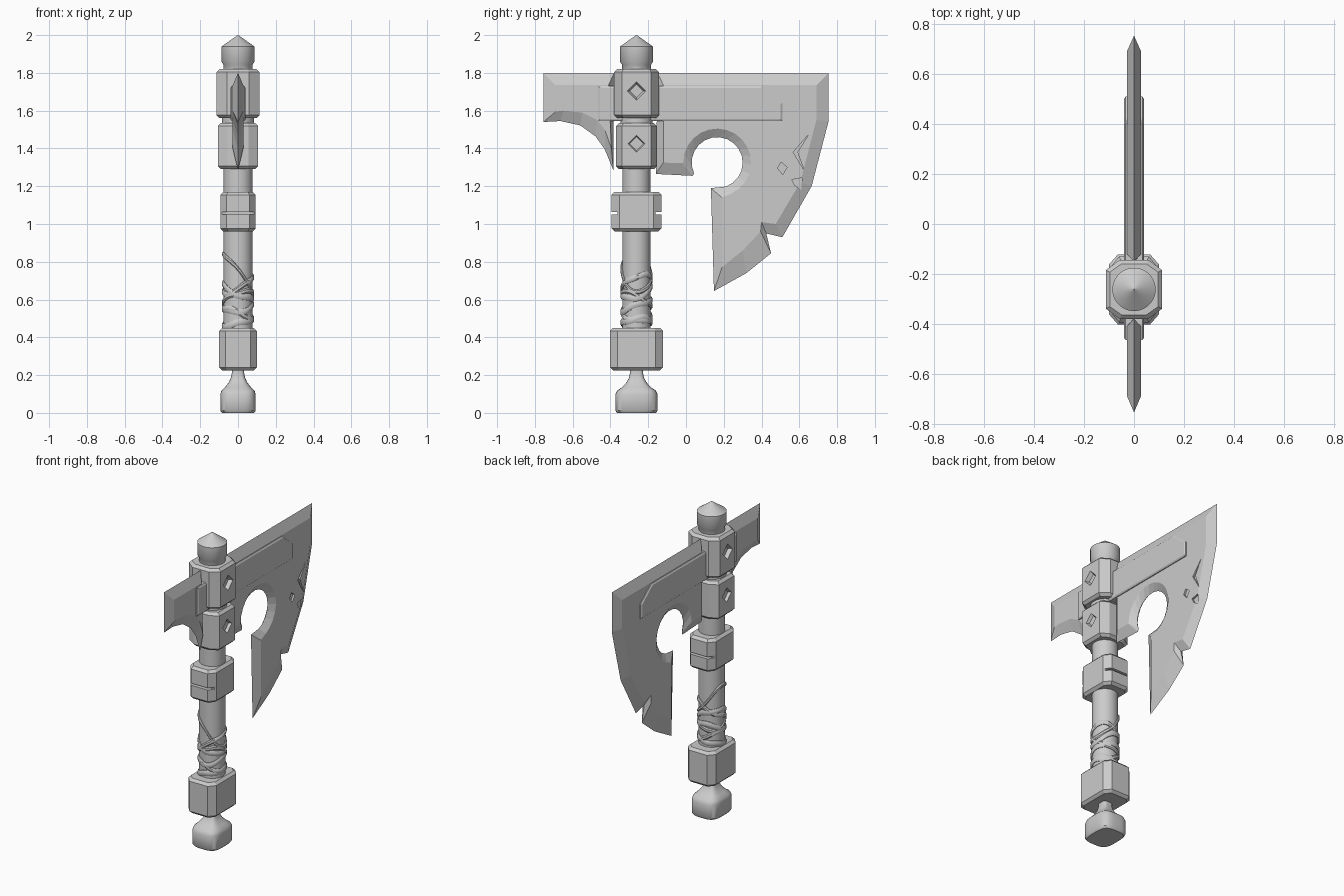
import bpy, bmesh
from math import sin, cos, pi, radians

if "Cube" in bpy.data.objects:
    bpy.data.objects.remove(bpy.data.objects["Cube"])

AXIS = -0.262  # y of the shaft axis


def make(name, verts, faces, smooth=None):
    bm = bmesh.new()
    vs = [bm.verts.new(v) for v in verts]
    for f in faces:
        bm.faces.new([vs[i] for i in f])
    bmesh.ops.recalc_face_normals(bm, faces=bm.faces)
    me = bpy.data.meshes.new(name)
    bm.to_mesh(me)
    bm.free()
    ob = bpy.data.objects.new(name, me)
    bpy.context.collection.objects.link(ob)
    if smooth:
        bpy.ops.object.select_all(action='DESELECT')
        ob.select_set(True)
        bpy.context.view_layer.objects.active = ob
        bpy.ops.object.shade_smooth_by_angle(angle=radians(smooth))
    return ob


def loft(name, rings, smooth=None, closed=False):
    """Skin equal-length rings; cap the ends, or join last to first."""
    n, m = len(rings[0]), len(rings)
    faces = [(i * n + j, i * n + (j + 1) % n, (i + 1) % m * n + (j + 1) % n, (i + 1) % m * n + j)
             for i in range(m if closed else m - 1) for j in range(n)]
    if not closed:
        faces += [tuple(range(n)), tuple(range((m - 1) * n, m * n))]
    return make(name, [p for r in rings for p in r], faces, smooth)


def turned(name, profile, power=2, n=32, smooth=35):
    """Stack of (x radius, y radius, z) ellipses or superellipses."""
    def ring(rx, ry, z):
        s = lambda v: abs(v) ** (2 / power) * (1 if v > 0 else -1)
        return [(rx * s(cos(2 * pi * (k + .5) / n)), AXIS + ry * s(sin(2 * pi * (k + .5) / n)), z)
                for k in range(n)]
    return loft(name, [ring(*p) for p in profile], smooth)


def block(name, hx, hy, fx, fy, z0, z1, b=0.016):
    """Eight-sided block with bevelled top and bottom."""
    def ring(d, z):
        q = [(hx - d, fy - d / 2), (fx - d / 2, hy - d)]
        pts = q + [(-x, y) for x, y in q[::-1]]
        pts += [(-x, -y) for x, y in pts]
        return [(x, AXIS + y, z) for x, y in pts]
    return loft(name, [ring(b, z0), ring(0, z0 + b), ring(0, z1 - b), ring(b, z1)])


def plate(name, outer, inner, t):
    """Blade: sharp outline at x = 0 rising to flat faces at x = +-t."""
    return loft(name, [[(-t, *p) for p in inner], [(0, *p) for p in outer], [(t, *p) for p in inner]])


def cut(target, cutter):
    cutter.hide_render = True
    m = target.modifiers.new("cut", 'BOOLEAN')
    m.operation, m.solver, m.object = 'DIFFERENCE', 'EXACT', cutter
    bpy.ops.object.select_all(action='DESELECT')
    bpy.context.view_layer.objects.active = target
    target.select_set(True)
    bpy.ops.object.modifier_apply(modifier=m.name)
    bpy.data.objects.remove(cutter)


def arc(c, r, a0, a1, n=16):
    return [(c[0] + r * cos(radians(a0 + (a1 - a0) * k / n)),
             c[1] + r * sin(radians(a0 + (a1 - a0) * k / n))) for k in range(n + 1)]


# Shaft, pommel and cap
turned("shaft", [(.077, .075, .3), (.077, .075, 1.84)])
turned("pommel", [(.085, .103, 0), (.094, .112, .012), (.094, .112, .098), (.088, .102, .118),
                  (.07, .078, .135), (.05, .054, .16), (.038, .04, .185), (.033, .035, .21),
                  (.033, .035, .25)], power=3.5, n=40, smooth=40)
turned("cap", [(.075, .075, 1.8), (.078, .078, 1.845), (.087, .087, 1.858), (.087, .087, 1.94),
               (.002, .002, 2.0)])
turned("head_ring", [(.086, .086, 1.525), (.086, .086, 1.57)])

# Blocks along the shaft
block("lower_block", .1, .14, .065, .1, .225, .45)
collar = block("collar", .093, .132, .06, .09, .96, 1.17)
for s in (-1, 1):  # groove on the front and back of the collar
    ya, yb = AXIS + s * .1, AXIS + s * .2
    cut(collar, loft("groove_cutter", [[(x, ya, z), (x, yb, z), (x, yb, z + .013), (x, ya, z + .013)]
                                       for z in (1.05,) for x in (-.2, .2)]))
heads = [(block("head_block_lower", .107, .108, .056, .077, 1.29, 1.535), 1.425),
         (block("head_block_upper", .113, .118, .058, .077, 1.56, 1.82), 1.705)]

# Diamond recesses on both sides of the head blocks
for head, zc in heads:
    for s in (-1, 1):
        cut(head, loft("diamond_cutter", [[(s * x, AXIS + r * a, zc + r * b)
                                           for a, b in ((1, 0), (0, 1), (-1, 0), (0, -1))]
                                          for x, r in ((.09, .036), (.125, .056))]))

# Main blade with round notch
C = (.165, 1.325)
outer = [(-.15, 1.8), (.755, 1.8), (.755, 1.545), (.665, 1.2), (.51, .93), (.425, .95),
         (.45, .845), (.32, .74), (.148, .645), (.132, 1.19)]
outer += arc(C, .135, -70, 205) + [(.035, 1.255), (-.16, 1.265)]
inner = [(-.12, 1.735), (.69, 1.735), (.69, 1.55), (.605, 1.22), (.475, 1.0), (.4, 1.01),
         (.395, .96), (.3, .86), (.19, .77), (.19, 1.14)]
inner += arc(C, .18, -65, 180) + [(-.018, 1.322), (-.12, 1.325)]
blade = plate("main_blade", outer, inner, .029)

# Battle nicks engraved in the right face of the blade
nicks = [[(.65, 1.475), (.567, 1.38), (.625, 1.285), (.59, 1.38)],
         [(.485, 1.295), (.503, 1.328), (.535, 1.3), (.512, 1.262)],
         [(.56, 1.235), (.615, 1.245), (.61, 1.18), (.575, 1.205)]]
for n in nicks:
    cut(blade, loft("nick_cutter", [[(x, *p) for p in n] for x in (.017, .05)]))

# Rear blade
plate("rear_blade",
      [(-.38, 1.8), (-.755, 1.8), (-.755, 1.54), (-.665, 1.545), (-.56, 1.522), (-.48, 1.465),
       (-.43, 1.395), (-.385, 1.285)],
      [(-.41, 1.735), (-.69, 1.735), (-.69, 1.595), (-.65, 1.6), (-.55, 1.59), (-.47, 1.55),
       (-.43, 1.5), (-.395, 1.4)], .028)

# Strap plate running through the head
strap = [(-.465, 1.545), (.51, 1.545), (.51, 1.64), (.4, 1.73), (-.465, 1.73)]
small = [(-.456, 1.554), (.501, 1.554), (.501, 1.636), (.397, 1.721), (-.456, 1.721)]
loft("strap", [[(x, *p) for p in o] for x, o in
               ((-.04, small), (-.034, strap), (.034, strap), (.04, small))])

# Grip wraps: tilted bands (height, tilt, phase in degrees, width)
wraps = [(.48, .02, 20, .035), (.52, .035, 200, .03), (.565, .03, 80, .035), (.6, .045, 300, .028),
         (.645, .04, 150, .035), (.68, .05, 30, .03), (.74, .1, 190, .026)]
for i, (z, tilt, ph, w) in enumerate(wraps):
    N = 40
    rings = []
    for k in range(N):
        a = 2 * pi * k / N
        zc = z + tilt * cos(a - radians(ph)) + .006 * sin(3 * a + i)
        rings.append([(r * cos(a), AXIS + r * sin(a), zc + h * w) for r, h in
                      ((.068, -.5), (.08, -.5), (.085, -.25), (.085, .25), (.08, .5), (.068, .5))])
    loft(f"grip_wrap_{i + 1}", rings, 35, closed=True)
